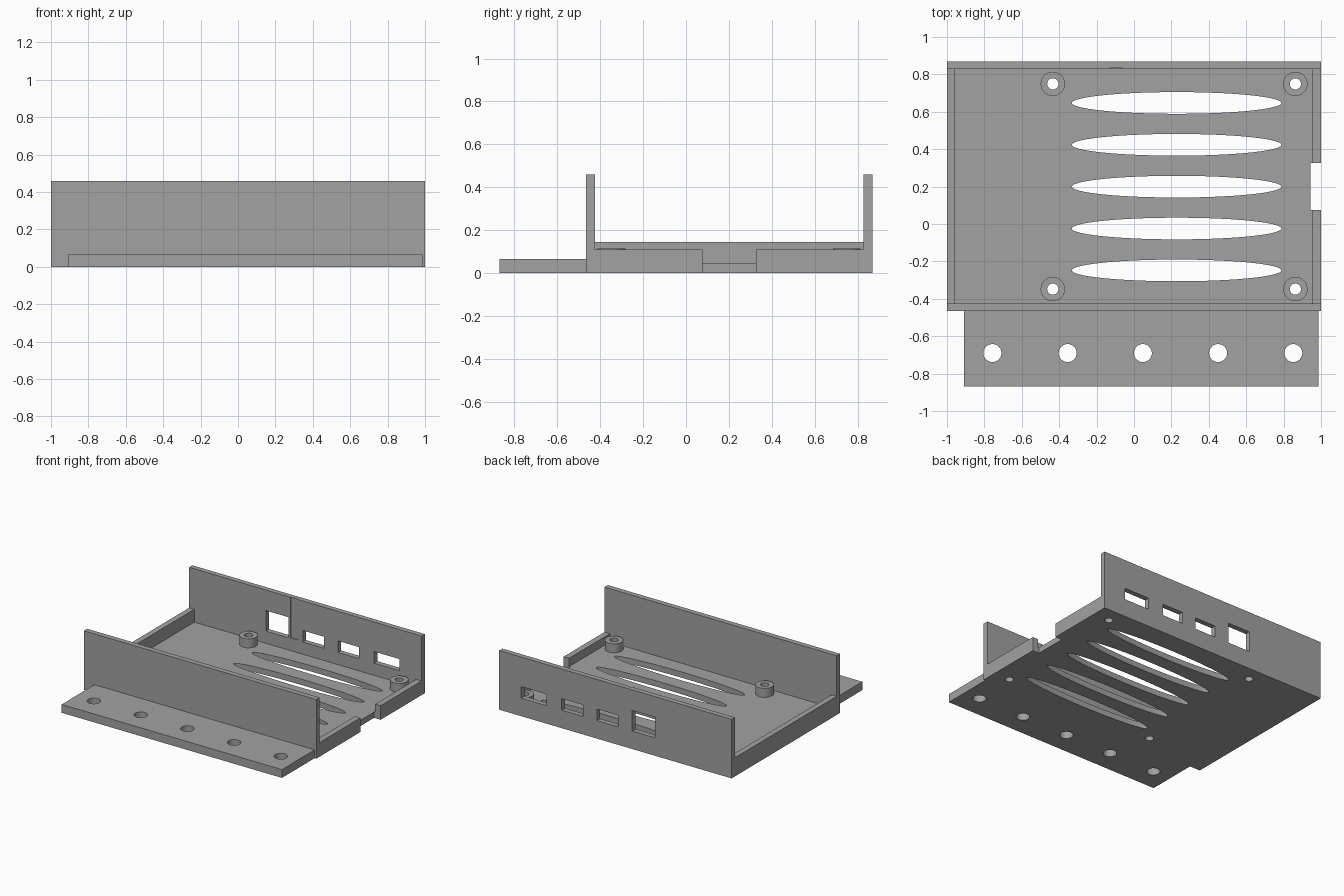
import bpy, bmesh, math
from mathutils import Matrix, Vector

if "Cube" in bpy.data.objects:
    bpy.data.objects.remove(bpy.data.objects["Cube"])

grey = bpy.data.materials.new("plain grey")
grey.diffuse_color = (0.36, 0.36, 0.36, 1)
grey.use_nodes = True
grey.node_tree.nodes["Principled BSDF"].inputs["Base Color"].default_value = grey.diffuse_color


def box(bm, x0, x1, y0, y1, z0, z1):
    m = (Matrix.Translation(((x0 + x1) / 2, (y0 + y1) / 2, (z0 + z1) / 2))
         @ Matrix.Diagonal((x1 - x0, y1 - y0, z1 - z0, 1)))
    bmesh.ops.create_cube(bm, size=1, matrix=m)


def oval(bm, x, y, rx, ry, z0, z1, seg=48):
    m = (Matrix.Translation((x, y, (z0 + z1) / 2))
         @ Matrix.Diagonal((rx, ry, z1 - z0, 1)))
    bmesh.ops.create_cone(bm, cap_ends=True, segments=seg, radius1=1, radius2=1, depth=1, matrix=m)


def finish(bm, name):
    bmesh.ops.recalc_face_normals(bm, faces=bm.faces)
    me = bpy.data.meshes.new(name)
    bm.to_mesh(me)
    bm.free()
    me.materials.append(grey)
    ob = bpy.data.objects.new(name, me)
    bpy.context.collection.objects.link(ob)
    return ob


def activate(ob):
    bpy.ops.object.select_all(action='DESELECT')
    ob.select_set(True)
    bpy.context.view_layer.objects.active = ob


def cut(ob, bm):
    cutter = finish(bm, "cutter")
    mod = ob.modifiers.new("cut", 'BOOLEAN')
    mod.operation, mod.solver, mod.object = 'DIFFERENCE', 'EXACT', cutter
    activate(ob)
    bpy.ops.object.modifier_apply(modifier=mod.name)
    bpy.data.objects.remove(cutter)
    bpy.ops.object.shade_smooth_by_angle(angle=math.radians(30))


FLOOR, WALL = 0.045, 0.46
YF, YFI, YBI, YB = -0.466, -0.425, 0.828, 0.868
posts = [(x, y) for x in (-0.434, 0.863) for y in (-0.348, 0.749)]

# tray: U-shaped section (front wall, floor, back wall) swept along x
bm = bmesh.new()
section = [(YF, 0), (YB, 0), (YB, WALL), (YBI, WALL), (YBI, FLOOR),
           (YFI, FLOOR), (YFI, WALL), (YF, WALL)]
face = bm.faces.new([bm.verts.new((-1, y, z)) for y, z in section])
ext = bmesh.ops.extrude_face_region(bm, geom=[face])
bmesh.ops.translate(bm, vec=Vector((2, 0, 0)),
                    verts=[v for v in ext["geom"] if isinstance(v, bmesh.types.BMVert)])
tray = finish(bm, "tray")

# tray openings: vents, post holes, edge notch, port windows, shallow groove
bm = bmesh.new()
for i in range(5):
    oval(bm, 0.228, -0.248 + i * 0.2238, 0.56, 0.058, -0.1, 0.1, 80)
for x, y in posts:
    oval(bm, x, y, 0.03, 0.03, -0.1, 0.1, 32)
box(bm, 0.943, 1.1, 0.076, 0.326, -0.1, 0.1)
for x0, x1, z1 in [(-0.34, -0.145, 0.30), (-0.022, 0.16, 0.23),
                   (0.28, 0.462, 0.23), (0.592, 0.811, 0.23)]:
    box(bm, x0, x1, 0.8, 0.9, 0.14, z1)
box(bm, -0.127, -0.063, 0.8, YBI + 0.005, 0.145, 0.5)
cut(tray, bm)

# low side walls, the right one split by the notch
bm = bmesh.new()
box(bm, -1, -0.956, YFI, YBI, FLOOR, 0.145)
finish(bm, "left_wall")
bm = bmesh.new()
box(bm, 0.953, 1, YFI, 0.076, FLOOR, 0.11)
box(bm, 0.953, 1, 0.326, YBI, FLOOR, 0.11)
finish(bm, "right_wall")

# mounting flange with a row of holes
bm = bmesh.new()
box(bm, -0.91, 0.986, -0.868, YF, 0, 0.065)
flange = finish(bm, "mounting_flange")
bm = bmesh.new()
for i in range(5):
    oval(bm, -0.757 + i * 0.4022, -0.69, 0.048, 0.048, -0.1, 0.2)
cut(flange, bm)

# hollow board posts
for x, y in posts:
    bm = bmesh.new()
    oval(bm, x, y, 0.065, 0.065, FLOOR, 0.115)
    post = finish(bm, "board_post")
    bm = bmesh.new()
    oval(bm, x, y, 0.03, 0.03, 0, 0.2, 32)
    cut(post, bm)
